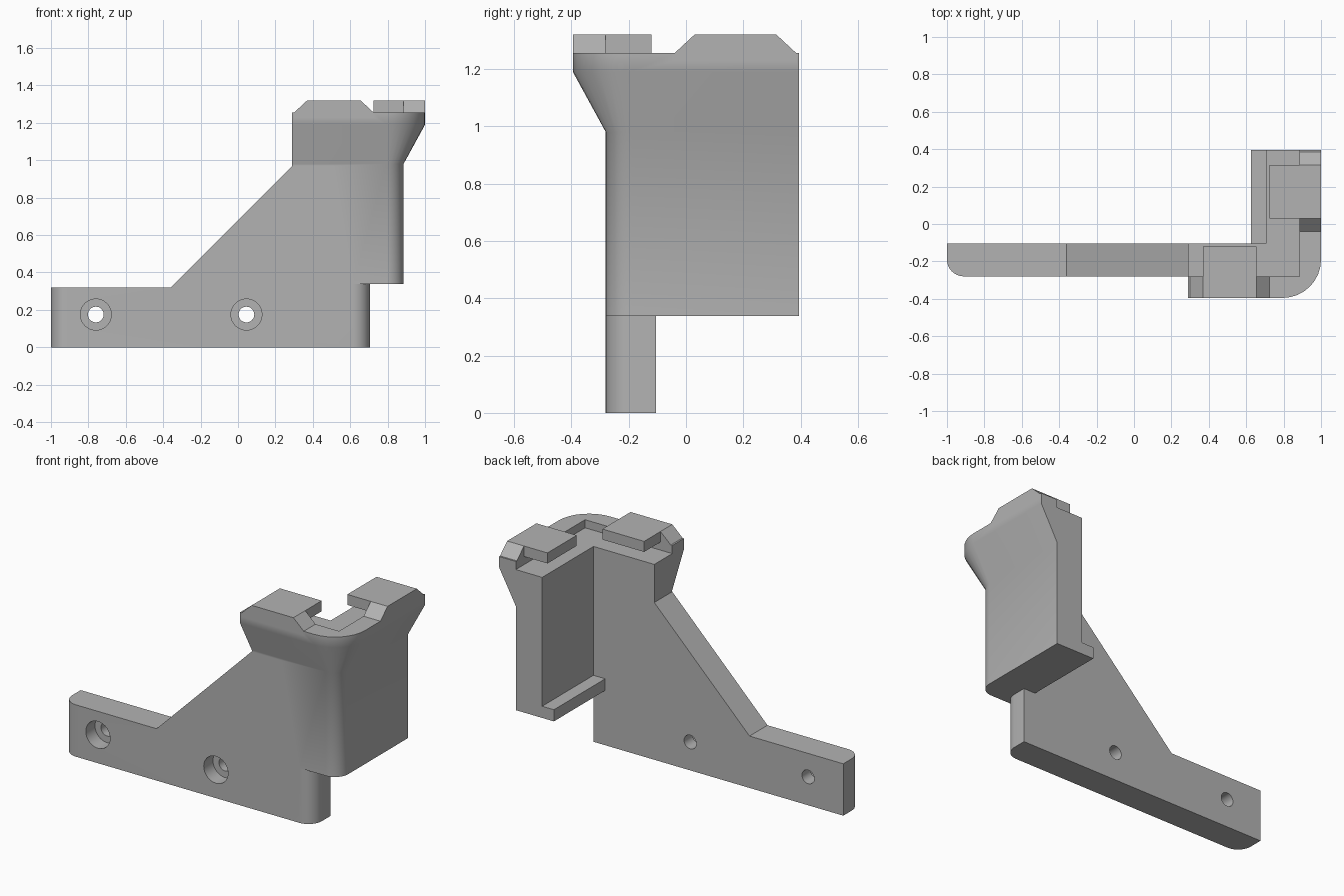
import bpy
import bmesh
from math import cos, sin, pi, radians

cube = bpy.data.objects.get("Cube")
if cube:
    bpy.data.objects.remove(cube, do_unlink=True)

grey = bpy.data.materials.new("plain grey")
grey.use_nodes = True
COLOUR = (0.45, 0.45, 0.45, 1)
grey.diffuse_color = COLOUR
grey.node_tree.nodes["Principled BSDF"].inputs["Base Color"].default_value = COLOUR

# Main dimensions
FRONT, INNER_Y, BACK = -0.28, -0.105, 0.395
SIDE, INNER_X = 0.885, 0.705
FLANGE_X = 0.29
FLARE, RADIUS = 0.115, 0.09
ARM_Z, FLARE_Z, LIP_Z, FLOOR_Z, RIM_Z, TOP_Z = 0.338, 0.98, 1.19, 1.205, 1.255, 1.32


def finish(name, bm):
    bmesh.ops.recalc_face_normals(bm, faces=bm.faces)
    mesh = bpy.data.meshes.new(name)
    bm.to_mesh(mesh)
    bm.free()
    mesh.materials.append(grey)
    obj = bpy.data.objects.new(name, mesh)
    bpy.context.collection.objects.link(obj)
    return obj


def loft(rings):
    """Closed solid through a stack of matching rings."""
    bm = bmesh.new()
    loops = [[bm.verts.new(p) for p in ring] for ring in rings]
    n = len(loops[0])
    for a, b in zip(loops, loops[1:]):
        for i in range(n):
            j = (i + 1) % n
            bm.faces.new((a[i], a[j], b[j], b[i]))
    bm.faces.new(loops[0])
    bm.faces.new(loops[-1])
    return bm


def prism(axis, points, lo, hi):
    place = {"x": lambda u, v, w: (w, u, v),
             "y": lambda u, v, w: (u, w, v),
             "z": lambda u, v, w: (u, v, w)}[axis]
    return loft([[place(u, v, w) for u, v in points] for w in (lo, hi)])


def rect(a, b, c, d):
    return [(a, c), (b, c), (b, d), (a, d)]


def disc(x, z, r, n=32):
    return [(x + r * cos(2 * pi * i / n), z + r * sin(2 * pi * i / n)) for i in range(n)]


def combine(target, other, operation):
    mod = target.modifiers.new(operation.lower(), "BOOLEAN")
    mod.operation, mod.solver, mod.object = operation, "EXACT", other
    bpy.ops.object.select_all(action="DESELECT")
    bpy.context.view_layer.objects.active = target
    target.select_set(True)
    bpy.ops.object.modifier_apply(modifier=mod.name)
    bpy.data.objects.remove(other, do_unlink=True)


# Mounting plate with sloping shoulder and rounded front corners
bm = prism("y", [(-1, 0), (INNER_X, 0), (INNER_X, ARM_Z), (0.5, ARM_Z), (0.5, 0.97),
                 (FLANGE_X, 0.97), (-0.36, 0.32), (-1, 0.32)], FRONT, INNER_Y)
bm.edges.ensure_lookup_table()
corners = [e for e in bm.edges
           if all(abs(v.co.y - FRONT) < 0.001 for v in e.verts)
           and abs(e.verts[0].co.x - e.verts[1].co.x) < 0.001
           and (e.verts[0].co.x < -0.9 or e.verts[0].co.x > 0.6)]
bmesh.ops.bevel(bm, geom=corners, offset=RADIUS, segments=8, profile=0.5, affect="EDGES")
bracket = finish("corner_bracket", bm)


# L-shaped corner wall flaring out to a wide rim
def wall_ring(z, d):
    cx, cy, r = SIDE - RADIUS, FRONT + RADIUS, RADIUS + d
    arc = [(cx + r * sin(a), cy - r * cos(a), z) for a in (pi / 2 * i / 8 for i in range(9))]
    return ([(FLANGE_X, FRONT - d, z)] + arc +
            [(SIDE + d, BACK, z), (INNER_X, BACK, z), (INNER_X, INNER_Y, z),
             (FLANGE_X, INNER_Y, z)])


wall = finish("corner_wall", loft([wall_ring(ARM_Z, 0), wall_ring(FLARE_Z, 0),
                                   wall_ring(LIP_Z, FLARE), wall_ring(RIM_Z, FLARE)]))

# Lowered floor behind the rim
recess = finish("rim_recess", prism("z", [(0.2, FRONT), (SIDE, FRONT), (SIDE, 0.5), (0.6, 0.5),
                                          (0.6, 0), (0.2, 0)], FLOOR_Z, 1.4))
combine(wall, recess, "DIFFERENCE")
combine(bracket, wall, "UNION")

# Ledge along the foot of the side wall
ledge = finish("inner_ledge", prism("z", rect(0.625, 0.75, INNER_Y, BACK), ARM_Z, 0.41))
combine(bracket, ledge, "UNION")


# Clips: chamfered block on the rim and a tab overhanging the recess
def ramp(a, b):
    return [(a, 1.23), (b, 1.23), (b, RIM_Z), (b - 0.07, TOP_Z), (a + 0.07, TOP_Z), (a, RIM_Z)]


clips = [("front_clip", prism("y", ramp(0.30, 0.725), FRONT - FLARE, FRONT)),
         ("front_tab", prism("z", rect(0.37, 0.655, FRONT - FLARE, -0.12), RIM_Z, TOP_Z)),
         ("side_clip", prism("x", ramp(-0.04, 0.385), SIDE, SIDE + FLARE)),
         ("side_tab", prism("z", rect(0.725, SIDE + FLARE, 0.03, 0.315), RIM_Z, TOP_Z))]
for name, bm in clips:
    combine(bracket, finish(name, bm), "UNION")

# Counterbored screw holes
for x in (-0.76, 0.045):
    combine(bracket, finish("screw_hole", prism("y", disc(x, 0.175, 0.042), -0.5, 0.1)), "DIFFERENCE")
    combine(bracket, finish("counterbore", prism("y", disc(x, 0.175, 0.083), -0.5, -0.19)), "DIFFERENCE")

bpy.context.view_layer.objects.active = bracket
bracket.select_set(True)
bpy.ops.object.shade_smooth_by_angle(angle=radians(33))
